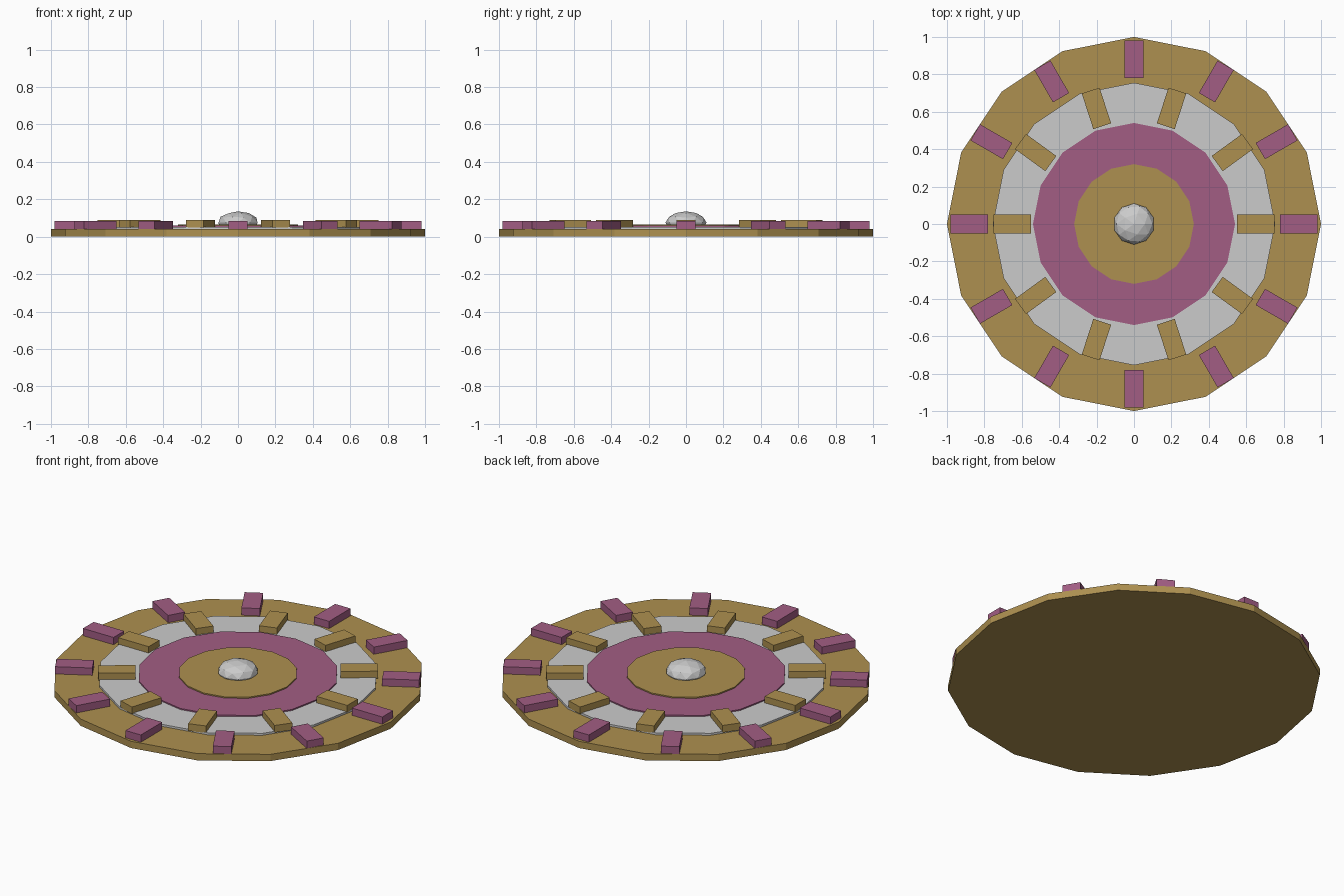
import bpy
from math import cos, sin, pi

if "Cube" in bpy.data.objects:
    bpy.data.objects.remove(bpy.data.objects["Cube"])


def material(name, rgb):
    m = bpy.data.materials.new(name)
    m.diffuse_color = (*rgb, 1)
    m.use_nodes = True
    m.node_tree.nodes["Principled BSDF"].inputs["Base Color"].default_value = m.diffuse_color
    return m


GOLD = material("gold", (0.42, 0.28, 0.08))
PINK = material("plum", (0.36, 0.11, 0.23))


def finish(name, mat):
    ob = bpy.context.object
    ob.name = name
    if mat:
        ob.data.materials.append(mat)
    return ob


def disc(name, radius, z0, z1, mat=None):
    bpy.ops.mesh.primitive_cylinder_add(vertices=16, radius=radius, depth=z1 - z0,
                                        location=(0, 0, (z0 + z1) / 2))
    finish(name, mat)


def block_ring(name, count, radius, z0, z1, mat):
    for i in range(count):
        a = 2 * pi * i / count
        bpy.ops.mesh.primitive_cube_add(
            size=1, location=(radius * cos(a), radius * sin(a), (z0 + z1) / 2),
            rotation=(0, 0, a), scale=(0.2, 0.1, z1 - z0))
        finish(f"{name}_{i + 1}", mat)


# Stacked discs
disc("base_disc", 1.0, 0, 0.04, GOLD)
disc("grey_ring", 0.755, 0.03, 0.052)
disc("plum_ring", 0.54, 0.04, 0.059, PINK)
disc("inner_disc", 0.32, 0.045, 0.066, GOLD)

# Raised radial blocks
block_ring("outer_block", 12, 0.88, 0.04, 0.083, PINK)
block_ring("inner_block", 10, 0.65, 0.048, 0.09, GOLD)

# Faceted centre stone
bpy.ops.mesh.primitive_ico_sphere_add(subdivisions=2, radius=0.11,
                                      location=(0, 0, 0.075), scale=(1, 1, 0.55))
finish("centre_stone", None)
